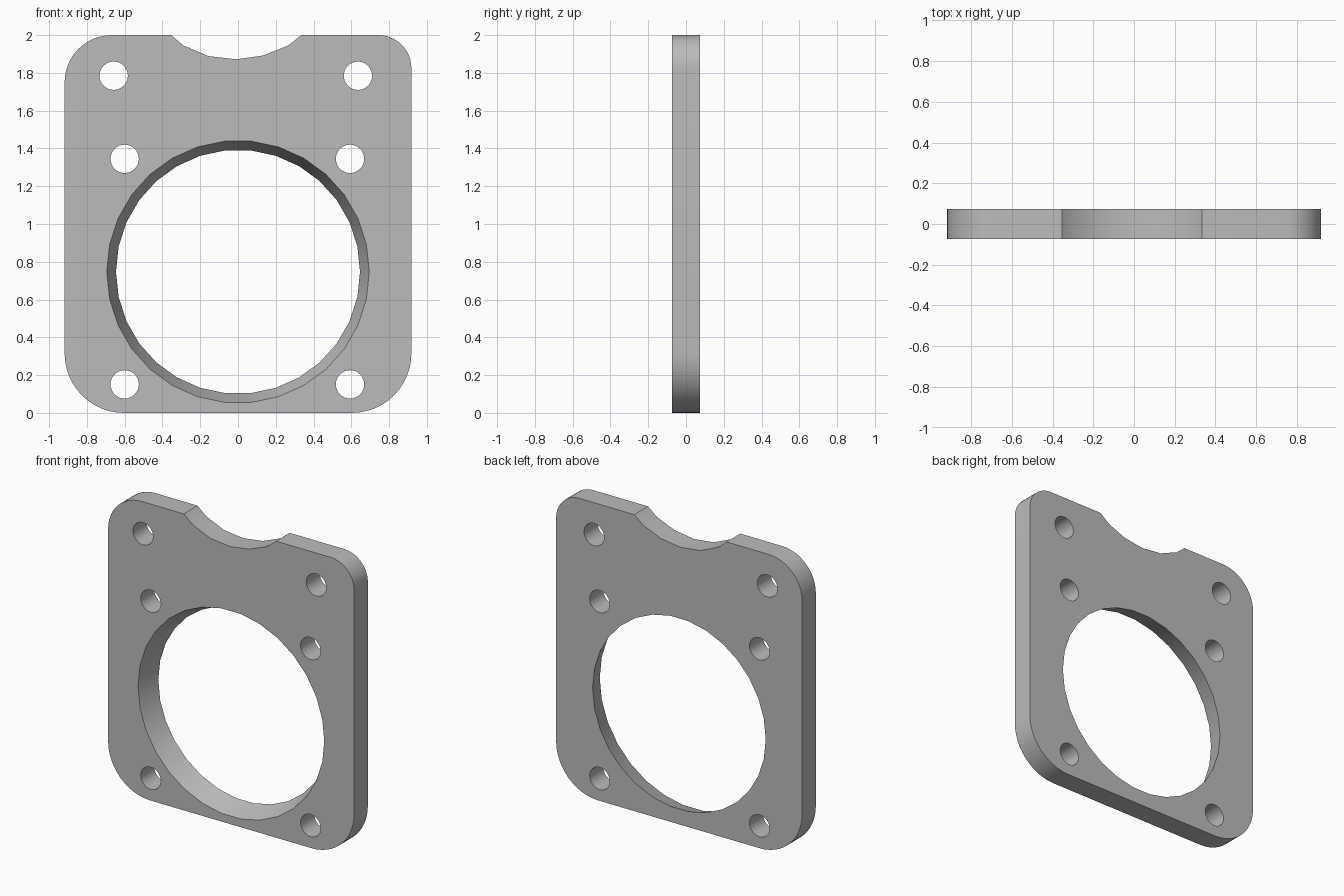
import bpy, bmesh
from math import sin, cos, pi, radians

if "Cube" in bpy.data.objects:
    bpy.data.objects.remove(bpy.data.objects["Cube"], do_unlink=True)

HALF_W, HALF_T, HEIGHT = 0.918, 0.073, 2.0

grey = bpy.data.materials.new("plain_grey")
grey.use_nodes = True
grey.diffuse_color = (0.5, 0.5, 0.5, 1)
grey.node_tree.nodes["Principled BSDF"].inputs["Base Color"].default_value = (0.5, 0.5, 0.5, 1)


def loft(name, front, back, y0, y1):
    """Closed solid between two matching x-z outlines."""
    bm = bmesh.new()
    a = [bm.verts.new((x, y0, z)) for x, z in front]
    b = [bm.verts.new((x, y1, z)) for x, z in back]
    n = len(a)
    bm.faces.new(a)
    bm.faces.new(b[::-1])
    for i in range(n):
        j = (i + 1) % n
        bm.faces.new((a[j], a[i], b[i], b[j]))
    bmesh.ops.recalc_face_normals(bm, faces=bm.faces)
    mesh = bpy.data.meshes.new(name)
    bm.to_mesh(mesh)
    bm.free()
    mesh.materials.append(grey)
    obj = bpy.data.objects.new(name, mesh)
    bpy.context.collection.objects.link(obj)
    return obj


def ring(cx, cz, r, sides):
    return [(cx + r * cos(2 * pi * i / sides), cz + r * sin(2 * pi * i / sides))
            for i in range(sides)]


def corner(sx, top, r, start, steps=12):
    """Quarter-round corner running counter-clockwise from the start angle."""
    cx = sx * (HALF_W - r)
    cz = HEIGHT - r if top else r
    angles = [radians(start + 90 * i / steps) for i in range(steps + 1)]
    return [(cx + r * cos(t), cz + r * sin(t)) for t in angles]


# Plate outline with rounded corners and a shallow faceted notch on top
notch = [(0.335, 2.0), (0.266, 1.945), (0.134, 1.892), (-0.01, 1.872),
         (-0.157, 1.889), (-0.29, 1.946), (-0.353, 2.0)]
outline = (corner(1, False, 0.315, 270) + corner(1, True, 0.175, 0) + notch
           + corner(-1, True, 0.25, 90) + corner(-1, False, 0.315, 180))
plate = loft("mounting_plate", outline, outline, -HALF_T, HALF_T)

# Tapered bore, extended past both faces along the same slope
MARGIN = 0.02
slope = (0.695 - 0.646) / (2 * HALF_T)
cutters = [loft("bore_cutter",
                ring(0, 0.747, 0.695 + slope * MARGIN, 30),
                ring(0, 0.747, 0.646 - slope * MARGIN, 30),
                -HALF_T - MARGIN, HALF_T + MARGIN)]

# Three pairs of bolt holes
for left, right, z in ((0.635, -0.658, 1.785), (0.593, -0.6, 1.345), (0.593, -0.6, 0.151)):
    for x in (left, right):
        hole = ring(x, z, 0.075, 32)
        cutters.append(loft("bolt_hole_cutter", hole, hole, -HALF_T - MARGIN, HALF_T + MARGIN))

bpy.context.view_layer.objects.active = plate
for cutter in cutters:
    cutter.hide_render = True
    mod = plate.modifiers.new("cut", 'BOOLEAN')
    mod.operation = 'DIFFERENCE'
    mod.solver = 'EXACT'
    mod.object = cutter
    bpy.ops.object.modifier_apply(modifier=mod.name)
    bpy.data.objects.remove(cutter, do_unlink=True)

# Smooth the rounds, keep the rims crisp
bpy.ops.object.select_all(action='DESELECT')
plate.select_set(True)
bpy.ops.object.shade_smooth_by_angle(angle=radians(30))
